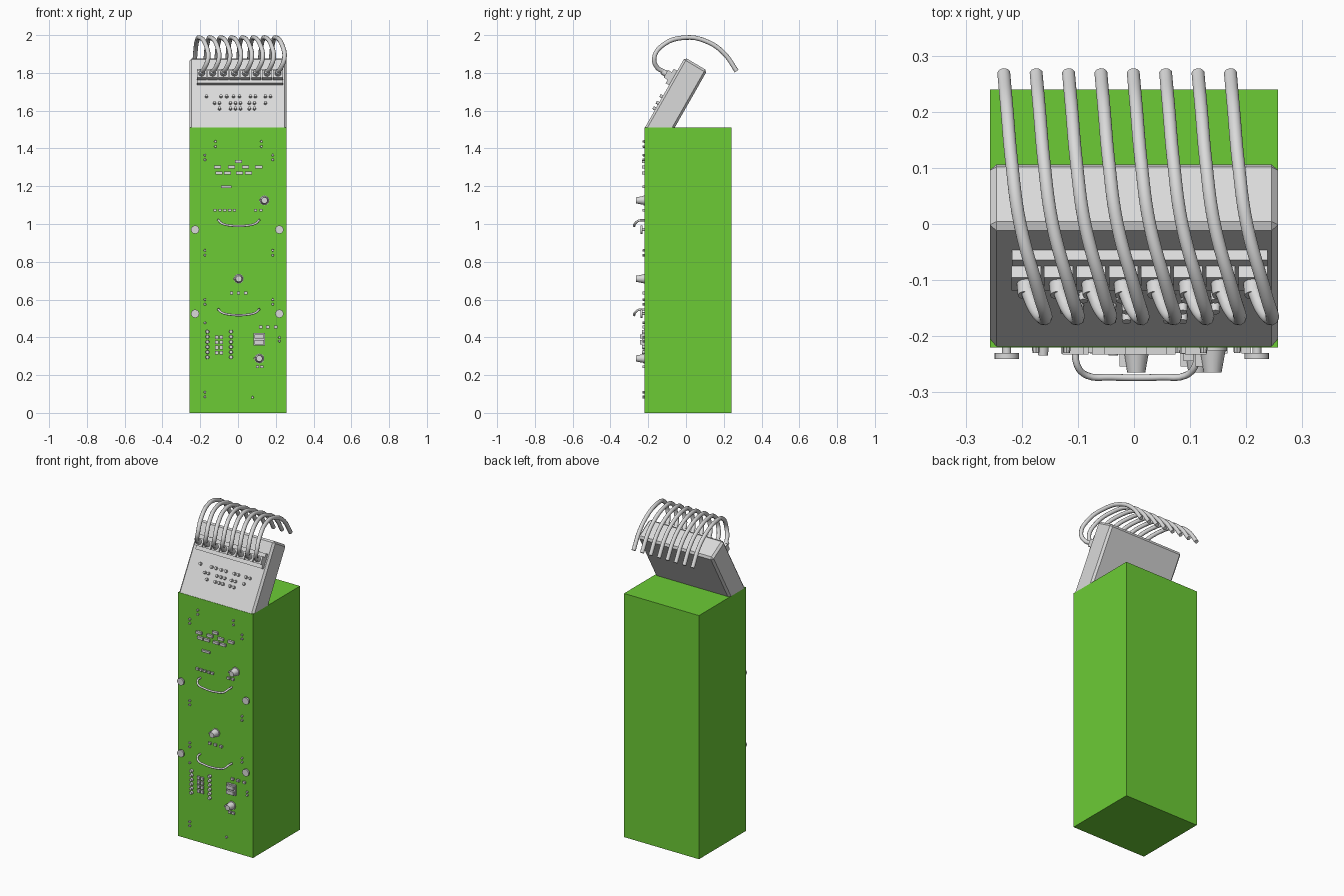
import bpy, bmesh, math
from mathutils import Matrix, Vector

if "Cube" in bpy.data.objects:
    bpy.data.objects.remove(bpy.data.objects["Cube"])


def material(name, rgb):
    m = bpy.data.materials.new(name)
    m.diffuse_color = (*rgb, 1)
    m.use_nodes = True
    m.node_tree.nodes["Principled BSDF"].inputs["Base Color"].default_value = m.diffuse_color
    return m


GREEN = material("cabinet green", (0.15, 0.60, 0.036))
GREY = material("light grey", (0.70, 0.70, 0.70))


def frame(origin, up):
    """Local x = right, y = up along the panel, z = out of the panel."""
    x, u = Vector((1, 0, 0)), Vector(up).normalized()
    m = Matrix((x, u, x.cross(u))).transposed().to_4x4()
    m.translation = origin
    return m


PANEL = frame((0, -0.22, 0), (0, 0, 1))
SLOPE = frame((0, -0.216, 1.51), (0, 0.21, 0.37))


def finish(bm, name, mat, smooth=False):
    bmesh.ops.recalc_face_normals(bm, faces=bm.faces)
    me = bpy.data.meshes.new(name)
    bm.to_mesh(me)
    bm.free()
    me.materials.append(mat)
    ob = bpy.data.objects.new(name, me)
    bpy.context.collection.objects.link(ob)
    if smooth:
        bpy.context.view_layer.objects.active = ob
        ob.select_set(True)
        bpy.ops.object.shade_smooth_by_angle(angle=math.radians(40))
        ob.select_set(False)
    return ob


def boxes(name, fr, spots, w, h, d, d0=0.0):
    """Boxes of w x h standing on a panel from depth d0 to d0 + d."""
    bm = bmesh.new()
    for x, s in spots:
        m = Matrix.Translation((x, s, d0 + d / 2)) @ Matrix.Diagonal((w, h, d, 1))
        bmesh.ops.create_cube(bm, size=1, matrix=fr @ m)
    return finish(bm, name, GREY)


def rounds(name, fr, spots, layers, seg=12):
    """Stacked cones; each layer is (base radius, end radius, start, end)."""
    bm = bmesh.new()
    for x, s in spots:
        for r1, r2, a, b in layers:
            bmesh.ops.create_cone(bm, cap_ends=True, segments=seg, radius1=r1, radius2=r2,
                                  depth=b - a, matrix=fr @ Matrix.Translation((x, s, (a + b) / 2)))
    return finish(bm, name, GREY, True)


def tube(name, pts, r, res=6):
    cu = bpy.data.curves.new(name, 'CURVE')
    cu.dimensions = '3D'
    cu.bevel_depth, cu.bevel_resolution = r, 3
    cu.resolution_u, cu.use_fill_caps = res, True
    sp = cu.splines.new('BEZIER')
    sp.bezier_points.add(len(pts) - 1)
    for bp, p in zip(sp.bezier_points, pts):
        bp.co = p
        bp.handle_left_type = bp.handle_right_type = 'AUTO'
    cu.materials.append(GREY)
    ob = bpy.data.objects.new(name, cu)
    bpy.context.collection.objects.link(ob)


# Cabinet
bm = bmesh.new()
bmesh.ops.create_cube(bm, size=1, matrix=Matrix.Translation((0, 0.01, 0.755))
                      @ Matrix.Diagonal((0.514, 0.46, 1.51, 1)))
finish(bm, "cabinet", GREEN)

# Leaning head: extruded side profile, chamfered except along its base
bm = bmesh.new()
prof = [(-0.218, 1.51), (-0.006, 1.882), (0.112, 1.812), (-0.06, 1.51)]
f = bm.faces.new([bm.verts.new((-0.257, y, z)) for y, z in prof])
ext = bmesh.ops.extrude_face_region(bm, geom=[f])["geom"]
bmesh.ops.translate(bm, vec=(0.514, 0, 0), verts=[v for v in ext if isinstance(v, bmesh.types.BMVert)])
bm.normal_update()
edges = [e for e in bm.edges if max(v.co.z for v in e.verts) > 1.6]
bmesh.ops.bevel(bm, geom=edges, offset=0.012, segments=1, affect='EDGES', profile=0.5)
finish(bm, "sloped_head", GREY)

# Stepped connector strip and sockets
sock = [-0.192 + 0.0577 * i for i in range(8)]
boxes("connector_base", SLOPE, [(0.01, 0.302)], 0.455, 0.088, 0.022)
boxes("connector_blocks", SLOPE, [(x, 0.302) for x in sock], 0.052, 0.046, 0.024, 0.022)
rounds("cable_sockets", SLOPE, [(x, 0.303) for x in sock], [(0.017, 0.015, 0.046, 0.07)])

# Eight arching cables
for i, x in enumerate(sock):
    xe = -0.232 + 0.0577 * i
    tube("cable_%d" % (i + 1), [
        (x, -0.115, 1.805), (x + 0.016, -0.152, 1.828), (x + 0.034, -0.168, 1.88),
        (xe + 0.063, -0.125, 1.945), (xe + 0.029, 0, 1.987), (xe + 0.014, 0.11, 1.966),
        (xe + 0.006, 0.20, 1.905), (xe, 0.268, 1.81)], 0.012)

# Buttons on the head
rows = {0.187: [-0.167, -0.09, -0.06, -0.024, 0.008, 0.066, 0.092, 0.145, 0.172],
        0.147: [-0.124, -0.098, -0.04, -0.013, 0.013, 0.06, 0.087, 0.145],
        0.113: [-0.098, -0.04, -0.013, 0.013, 0.06, 0.087]}
rounds("head_buttons", SLOPE, [(x, s) for s, xs in rows.items() for x in xs],
       [(0.009, 0.008, 0, 0.016)], 10)

# Small screws in pairs down the cabinet front
pairs = [(sx, z) for z in (1.365, 1.34, 0.86, 0.835, 0.60, 0.575) for sx in (-0.175, 0.184)]
pairs += [(sx, z) for z in (1.437, 1.41) for sx in (-0.12, 0.124)]
pairs += [(-0.175, 0.477), (-0.175, 0.11), (-0.175, 0.085), (0.077, 0.082), (0.219, 0.40), (0.219, 0.38)]
rounds("panel_screws", PANEL, pairs, [(0.007, 0.006, 0, 0.01)], 8)

# Indicator plates and small keys
plates = [(0.003, 1.33)] + [(x, 1.301) for x in (-0.108, -0.034, 0.04, 0.11)]
plates += [(x, 1.27) for x in (-0.1, -0.056, 0.008, 0.055)]
boxes("indicator_plates", PANEL, plates, 0.038, 0.016, 0.013)
boxes("label_plate", PANEL, [(-0.062, 1.196)], 0.056, 0.013, 0.01)
keys = [(-0.122 + 0.026 * i, 1.073) for i in range(5)] + [(0.093, 1.073), (0.122, 1.073)]
keys += [(-0.035 + 0.038 * i, 0.635) for i in range(3)]
keys += [(0.12, 0.455), (0.158, 0.455), (0.2, 0.455), (0.103, 0.245), (0.126, 0.245)]
boxes("small_keys", PANEL, keys, 0.017, 0.014, 0.011)

# Lamp columns, lower left
rounds("lamp_columns", PANEL, [(x, 0.43 - 0.027 * i) for x in (-0.162, -0.037) for i in range(6)],
       [(0.0105, 0.009, 0, 0.014)], 10)
boxes("lamp_keys", PANEL, [(x, 0.40 - 0.027 * i) for x in (-0.112, -0.088) for i in range(4)],
      0.019, 0.019, 0.01)

# Double switch, lower right
boxes("switch_base", PANEL, [(0.113, 0.39)], 0.062, 0.066, 0.012)
boxes("switch_rockers", PANEL, [(0.113, 0.374), (0.113, 0.405)], 0.05, 0.022, 0.012, 0.012)

# Tapered knobs with a side pointer
knobs = [(0.14, 1.125), (0.004, 0.71), (0.113, 0.288)]
rounds("knobs", PANEL, knobs, [(0.026, 0.026, 0, 0.006), (0.023, 0.016, 0.006, 0.045)], 16)
boxes("knob_pointers", PANEL, [(x - 0.022, z) for x, z in knobs], 0.016, 0.008, 0.034)

# Thumb discs on stems
discs = [(x, z) for x in (-0.227, 0.219) for z in (0.97, 0.525)]
rounds("thumb_discs", PANEL, discs, [(0.008, 0.008, 0, 0.01), (0.022, 0.022, 0.01, 0.021)], 16)

# Drooping pull handles
for n, z in (("upper_handle", 1.02), ("lower_handle", 0.548)):
    half = [(0.108, -0.215, z), (0.106, -0.25, z - 0.002), (0.088, -0.27, z - 0.018), (0.045, -0.273, z - 0.028)]
    path = [(-x, y, w) for x, y, w in half] + [(0, -0.274, z - 0.031)] + half[::-1]
    tube(n, [(x + 0.004, y, w) for x, y, w in path], 0.006, 4)
